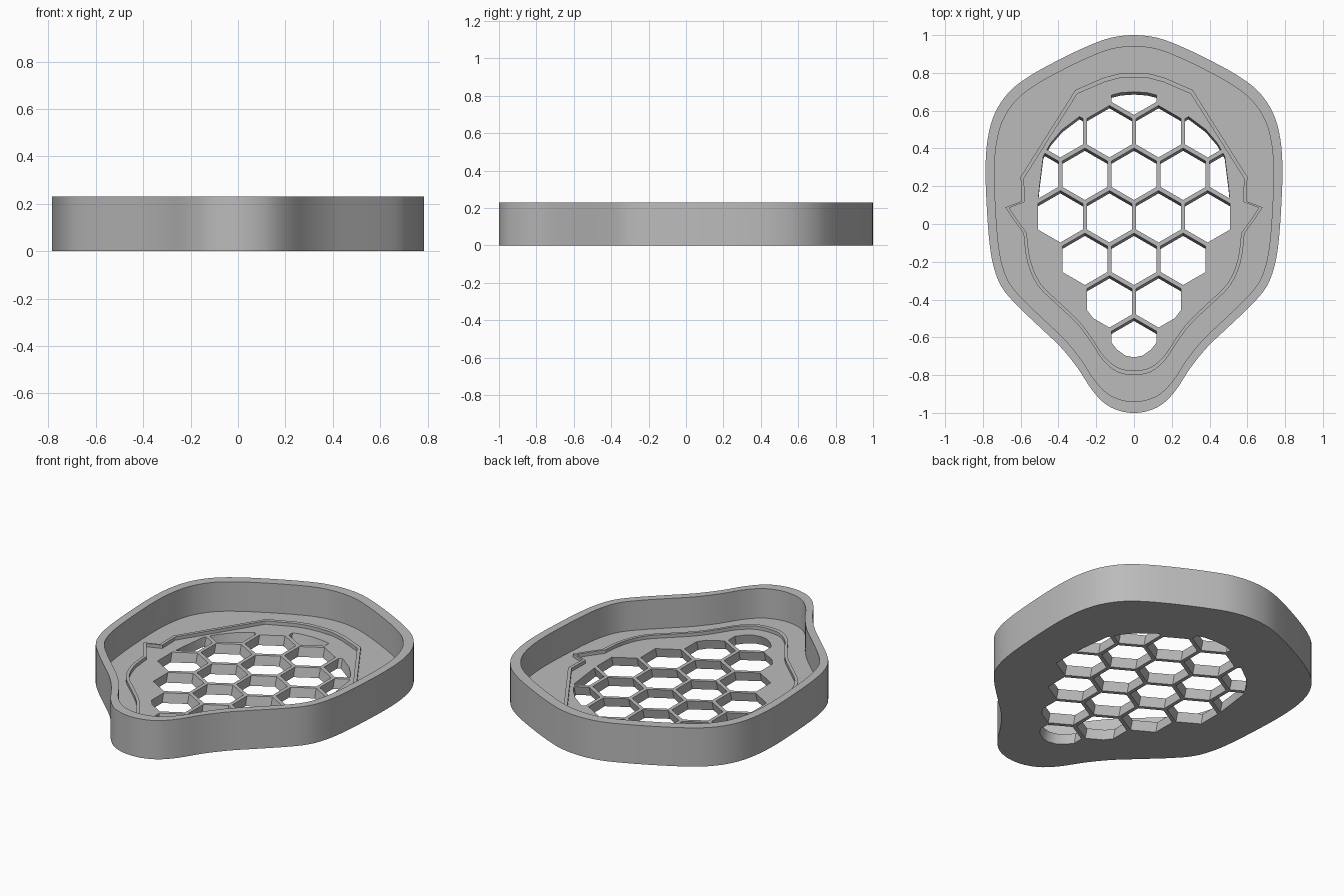
import bpy, bmesh, math
from mathutils import Vector

if "Cube" in bpy.data.objects:
    bpy.data.objects.remove(bpy.data.objects["Cube"], do_unlink=True)

HEIGHT, FLOOR, RIB_TOP = 0.23, 0.055, 0.075

grey = bpy.data.materials.new("plain grey")
grey.use_nodes = True
grey.diffuse_color = (0.5, 0.5, 0.5, 1)
grey.node_tree.nodes["Principled BSDF"].inputs["Base Color"].default_value = grey.diffuse_color


def mirrored(half):
    """Close a right-hand half outline (back to front) into a full loop."""
    return half + [(-x, y) for x, y in half[-2:0:-1]]


def smooth(points, steps=4):
    """Catmull-Rom curve through a closed loop of points."""
    p = [Vector(q) for q in points]
    n, out = len(p), []
    for i in range(n):
        a, b, c, d = p[i - 1], p[i], p[(i + 1) % n], p[(i + 2) % n]
        for k in range(steps):
            t = k / steps
            out.append(0.5 * (2 * b + (c - a) * t + (2 * a - 5 * b + 4 * c - d) * t ** 2
                              + (3 * b - a - 3 * c + d) * t ** 3))
    return out


def loft(bm, outline, rings, closed=False):
    """Bridge scaled copies of an outline; rings are (scale, z)."""
    loops = [[bm.verts.new((p[0] * s, p[1] * s, z)) for p in outline] for s, z in rings]
    n = len(outline)
    pairs = list(zip(loops, loops[1:]))
    if closed:
        pairs.append((loops[-1], loops[0]))
    else:
        bm.faces.new(loops[0])
        bm.faces.new(loops[-1])
    for lo, hi in pairs:
        for i in range(n):
            j = (i + 1) % n
            bm.faces.new((lo[i], lo[j], hi[j], hi[i]))


def finish(bm, name):
    bmesh.ops.recalc_face_normals(bm, faces=bm.faces)
    mesh = bpy.data.meshes.new(name)
    bm.to_mesh(mesh)
    bm.free()
    mesh.materials.append(grey)
    obj = bpy.data.objects.new(name, mesh)
    bpy.context.collection.objects.link(obj)
    return obj


def activate(obj):
    bpy.ops.object.select_all(action="DESELECT")
    obj.select_set(True)
    bpy.context.view_layer.objects.active = obj


# Tray: floor and surrounding wall
outer = smooth(mirrored([
    (0, 1), (.13, .984), (.26, .935), (.4, .868), (.55, .785), (.66, .7), (.735, .59),
    (.773, .46), (.786, .3), (.78, .1), (.765, -.1), (.742, -.23), (.7, -.335), (.62, -.43),
    (.5, -.545), (.39, -.65), (.3, -.76), (.225, -.875), (.155, -.95), (.08, -.988), (0, -1)]))
bm = bmesh.new()
loft(bm, outer, [(1, 0), (1, HEIGHT), (.94, HEIGHT), (.94, FLOOR)])
tray = finish(bm, "tray")

# Low rib on the floor: faceted at the back, curved towards the front
back = [(0, .8), (.08, .796), (.16, .775), (.31, .71), (.6, .25)]
side = [(.597, .12), (.585, -.05), (.565, -.2), (.51, -.325), (.41, -.425), (.3, -.53),
        (.225, -.63), (.165, -.72), (.09, -.783), (0, -.8)]
curve = [Vector(p) for p in back[-1:] + side]
soft = smooth(mirrored(side), 3)[:3 * (len(side) - 1)]
bm = bmesh.new()
loft(bm, mirrored(back + [tuple(p) for p in soft] + [side[-1]]),
     [(1, FLOOR - .01), (1, RIB_TOP), (.97, RIB_TOP), (.97, FLOOR - .01)], closed=True)
rib = finish(bm, "floor_rib")

# Honeycomb cutter: hexagon rows trimmed to a rounded outline
PITCH, GAP = 0.26, 0.022
ROW = PITCH * math.sqrt(3) / 2
radius = (PITCH - GAP) / math.sqrt(3)
bm = bmesh.new()
for row, count in enumerate((1, 4, 5, 4, 3, 2, 1)):
    cy = 0.715 - row * ROW
    for i in range(count):
        cx = (i - (count - 1) / 2) * PITCH
        bm.faces.new([bm.verts.new((cx + radius * math.sin(k * math.pi / 3),
                                    cy + radius * math.cos(k * math.pi / 3), 0))
                      for k in range(6)])
trim = mirrored([(0, .7), (.07, .695), (.13, .68), (.28, .575), (.38, .5), (.44, .43),
                 (.48, .36), (.5, .2), (.515, .05), (.515, -.075), (.26, -.44),
                 (.16, -.575), (.09, -.665), (.045, -.697), (0, -.706)])
for a, b in zip(trim, trim[1:] + trim[:1]):
    normal = Vector((a[1] - b[1], b[0] - a[0], 0))
    bmesh.ops.bisect_plane(bm, geom=bm.verts[:] + bm.edges[:] + bm.faces[:],
                           plane_co=(a[0], a[1], 0), plane_no=normal, clear_outer=True)

# Openings lean slightly towards the front as they go down
lean = 0.27
low, high = -0.02, FLOOR + 0.02
for v in bm.verts:
    v.co += Vector((0, lean * (low - FLOOR), low))
top = bmesh.ops.extrude_face_region(bm, geom=bm.faces[:], use_keep_orig=True)["geom"]
bmesh.ops.translate(bm, vec=(0, lean * (high - low), high - low),
                    verts=[g for g in top if isinstance(g, bmesh.types.BMVert)])
cutter = finish(bm, "honeycomb_cutter")
cutter.hide_render = True

# Cut the openings through the floor
activate(tray)
cut = tray.modifiers.new("honeycomb", "BOOLEAN")
cut.operation, cut.solver, cut.object = "DIFFERENCE", "EXACT", cutter
bpy.ops.object.modifier_apply(modifier=cut.name)
bpy.data.objects.remove(cutter, do_unlink=True)

for obj in (tray, rib):
    activate(obj)
    bpy.ops.object.shade_smooth_by_angle(angle=math.radians(30))
